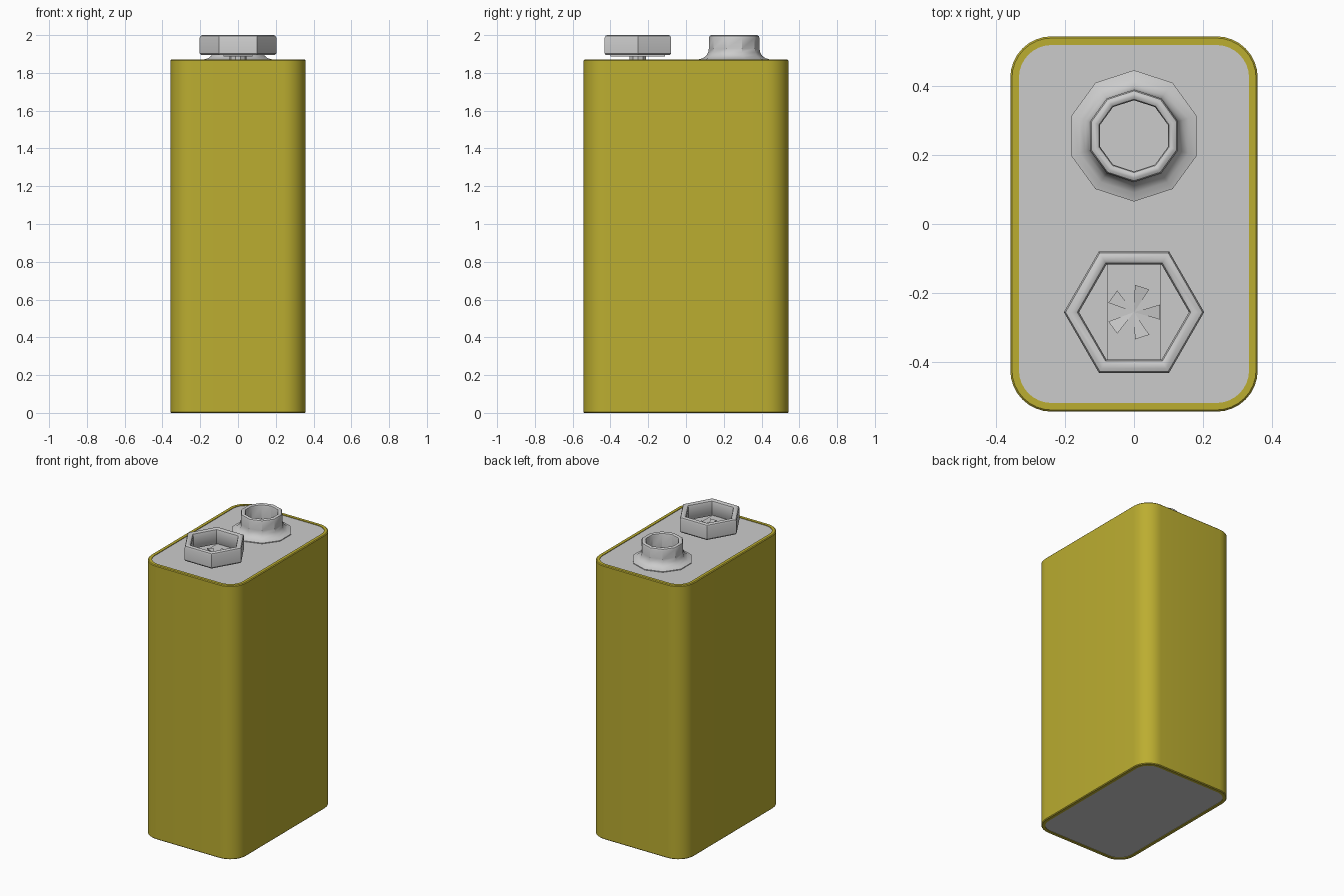
import bpy, bmesh
from math import cos, sin, pi, radians

if "Cube" in bpy.data.objects:
    bpy.data.objects.remove(bpy.data.objects["Cube"])

SMOOTH = 35


def finish(name, bm, mat=None):
    bmesh.ops.remove_doubles(bm, verts=bm.verts, dist=1e-5)
    bmesh.ops.recalc_face_normals(bm, faces=bm.faces)
    me = bpy.data.meshes.new(name)
    bm.to_mesh(me)
    bm.free()
    ob = bpy.data.objects.new(name, me)
    bpy.context.collection.objects.link(ob)
    if mat:
        me.materials.append(mat)
    bpy.ops.object.select_all(action='DESELECT')
    ob.select_set(True)
    bpy.context.view_layer.objects.active = ob
    bpy.ops.object.shade_smooth_by_angle(angle=radians(SMOOTH))
    return ob


def rounded_rect(hx, hy, r, z, steps=8):
    pts = []
    for i, (sx, sy) in enumerate(((1, 1), (-1, 1), (-1, -1), (1, -1))):
        for k in range(steps + 1):
            a = (i + k / steps) * pi / 2
            pts.append((sx * (hx - r) + r * cos(a), sy * (hy - r) + r * sin(a), z))
    return pts


def polygon(r, z, sides, cy=0, phase=0.0):
    return [(r * cos(phase + 2 * pi * i / sides),
             cy + r * sin(phase + 2 * pi * i / sides), z) for i in range(sides)]


def loft(name, rings, mat=None, cap_start=False, cap_end=False, closed=False):
    bm = bmesh.new()
    loops = [[bm.verts.new(p) for p in ring] for ring in rings]
    pairs = list(zip(loops, loops[1:]))
    if closed:
        pairs.append((loops[-1], loops[0]))
    n = len(loops[0])
    for a, b in pairs:
        for i in range(n):
            j = (i + 1) % n
            bm.faces.new((a[i], a[j], b[j], b[i]))
    if cap_start:
        bm.faces.new(loops[0])
    if cap_end:
        bm.faces.new(loops[-1])
    return finish(name, bm, mat)


yellow = bpy.data.materials.new("yellow_casing")
yellow.diffuse_color = (0.50, 0.42, 0.03, 1)
yellow.use_nodes = True
yellow.node_tree.nodes["Principled BSDF"].inputs["Base Color"].default_value = yellow.diffuse_color

HX, HY, H, R = 0.358, 0.543, 1.87, 0.12

# Casing: wrapped sleeve with narrow lips folding over both ends
sleeve = [(0.025, 0.005), (0.025, 0), (0.005, 0), (0, 0.005),
          (0, H - 0.005), (0.005, H), (0.025, H), (0.025, H - 0.005)]
loft("casing", [rounded_rect(HX - i, HY - i, R - i, z) for i, z in sleeve], yellow)

# End plates inside the lips
for name, z0, z1 in (("top_plate", H - 0.03, H - 0.004), ("bottom_plate", 0.004, 0.03)):
    loft(name, [rounded_rect(HX - 0.025, HY - 0.025, R - 0.025, z) for z in (z0, z1)],
         cap_start=True, cap_end=True)

# Small ten-sided terminal: flared foot, neck and hollow cup
cup = [(0.19, 1.866), (0.19, 1.871), (0.165, 1.878), (0.147, 1.892), (0.137, 1.91),
       (0.134, 1.93), (0.134, 1.985), (0.130, 1.995), (0.122, 2.0), (0.114, 2.0),
       (0.106, 1.995), (0.103, 1.985), (0.103, 1.90)]
loft("round_terminal", [polygon(r, z, 10, 0.255, pi / 2) for r, z in cup],
     cap_start=True, cap_end=True)

# Large hexagonal terminal: open ring with softened edges
CY = -0.255
hexring = [(0.196, 1.895), (0.203, 1.903), (0.203, 1.985), (0.198, 1.996), (0.188, 2.0),
           (0.174, 2.0), (0.164, 1.994), (0.159, 1.98), (0.159, 1.903), (0.165, 1.895)]
loft("hex_terminal", [polygon(r, z, 6, CY) for r, z in hexring], closed=True)

# Strap across the bottom of the hexagon
bm = bmesh.new()
bmesh.ops.create_cube(bm, size=1)
for v in bm.verts:
    v.co = (v.co.x * 0.156, CY + v.co.y * 0.29, 1.893 + v.co.z * 0.012)
finish("terminal_strap", bm)

# Rivet post under the strap
loft("rivet_post", [polygon(0.045, z, 10, CY) for z in (1.86, 1.903)],
     cap_start=True, cap_end=True)

# Five splayed rivet petals
bm = bmesh.new()
for k in range(5):
    a = 2 * pi * k / 5
    pts = [(0, CY, 1.904)] + [
        (0.079 * cos(a + d), CY + 0.079 * sin(a + d), z)
        for d, z in ((-0.28, 1.908), (0.28, 1.914))]
    lo = [bm.verts.new((x, y, z - 0.006)) for x, y, z in pts]
    hi = [bm.verts.new(p) for p in pts]
    bm.faces.new(lo[::-1])
    bm.faces.new(hi)
    for i in range(3):
        j = (i + 1) % 3
        bm.faces.new((lo[i], lo[j], hi[j], hi[i]))
finish("rivet_petals", bm)
